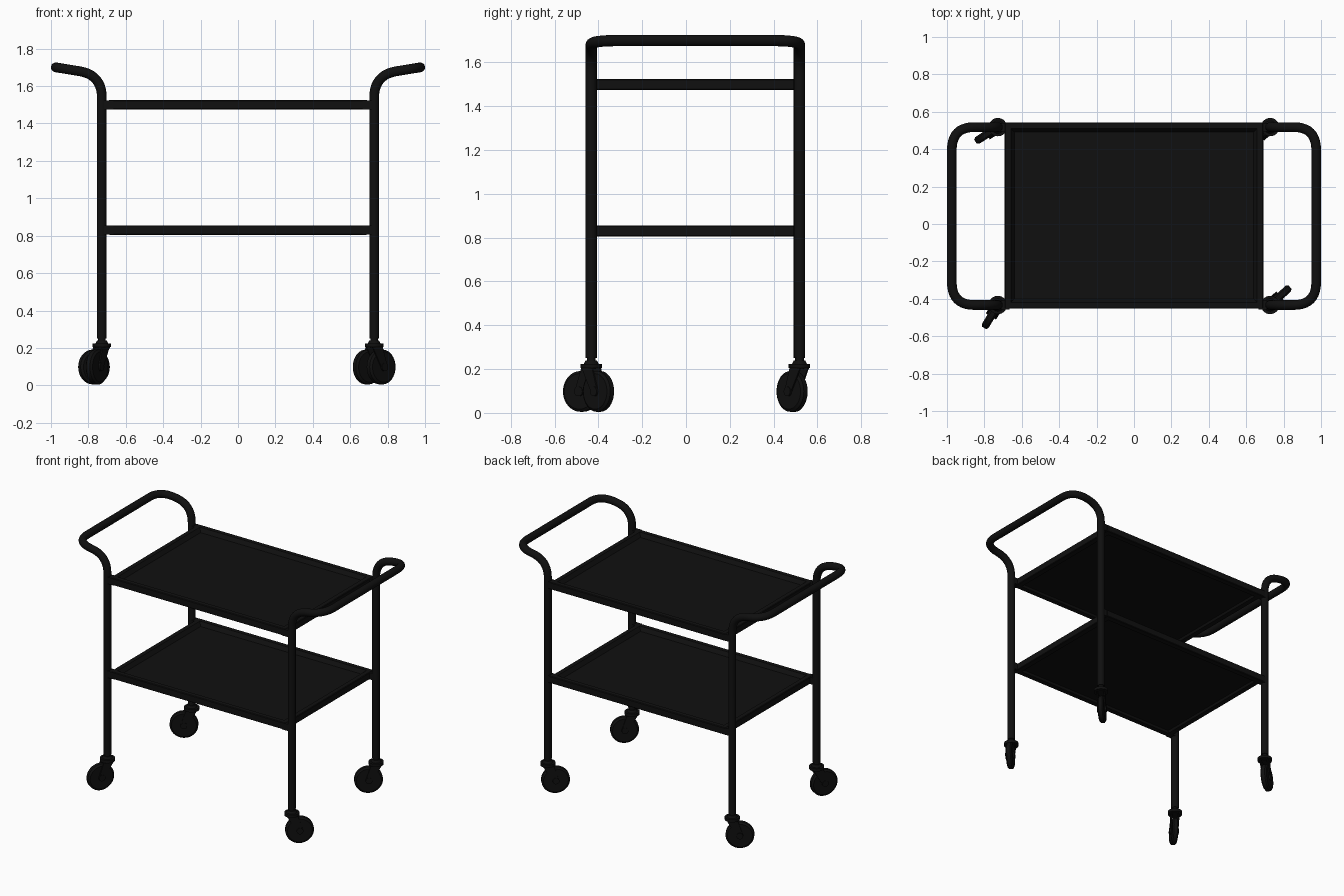
import bpy, bmesh, math
from mathutils import Vector, Matrix

if "Cube" in bpy.data.objects:
    bpy.data.objects.remove(bpy.data.objects["Cube"])

LX, YF, YB, R = 0.728, -0.433, 0.518, 0.026   # leg positions and tube radius

black = bpy.data.materials.new("black_metal")
black.diffuse_color = (0.005, 0.005, 0.005, 1)
black.use_nodes = True
black.node_tree.nodes["Principled BSDF"].inputs["Base Color"].default_value = black.diffuse_color


def finish(name, bm, smooth=True):
    bmesh.ops.recalc_face_normals(bm, faces=bm.faces)
    me = bpy.data.meshes.new(name)
    bm.to_mesh(me)
    bm.free()
    ob = bpy.data.objects.new(name, me)
    bpy.context.collection.objects.link(ob)
    me.materials.append(black)
    if smooth:
        bpy.ops.object.select_all(action='DESELECT')
        ob.select_set(True)
        bpy.context.view_layer.objects.active = ob
        bpy.ops.object.shade_smooth_by_angle(angle=math.radians(35))
    return ob


def rounded_path(pts, trim, n=10):
    pts = [Vector(p) for p in pts]
    out = [pts[0]]
    for a, b, c in zip(pts, pts[1:], pts[2:]):
        p, q = b + (a - b).normalized() * trim, b + (c - b).normalized() * trim
        for i in range(n + 1):
            t = i / n
            out.append(p * (1 - t) ** 2 + b * 2 * t * (1 - t) + q * t * t)
    return out + [pts[-1]]


def tube(name, pts, radius):
    cu = bpy.data.curves.new(name, 'CURVE')
    cu.dimensions, cu.bevel_depth, cu.bevel_resolution = '3D', radius, 6
    cu.use_fill_caps = True
    sp = cu.splines.new('POLY')
    sp.points.add(len(pts) - 1)
    for s, p in zip(sp.points, pts):
        s.co = (*p, 1)
    sp.use_smooth = True
    cu.materials.append(black)
    ob = bpy.data.objects.new(name, cu)
    bpy.context.collection.objects.link(ob)
    bpy.ops.object.select_all(action='DESELECT')
    ob.select_set(True)
    bpy.context.view_layer.objects.active = ob
    bpy.ops.object.convert(target='MESH')


def cyl(bm, r, depth, mat, r2=None, seg=32):
    bmesh.ops.create_cone(bm, cap_ends=True, segments=seg, radius1=r,
                          radius2=r if r2 is None else r2, depth=depth, matrix=mat)


def box(bm, size, mat):
    bmesh.ops.create_cube(bm, size=1, matrix=mat @ Matrix.Diagonal((*size, 1)))


def tray(name, z):
    bm = bmesh.new()
    # rim section from the underside panel, round the outside, to the top panel
    section = [(0.048, -0.010), (0.040, -0.025), (0.004, -0.025), (0, -0.021),
               (0, 0.021), (0.004, 0.025), (0.034, 0.025), (0.052, -0.002)]
    rings = []
    for d, h in section:
        x, y0, y1 = 0.692 - d, -0.453 + d, 0.544 - d
        rings.append([bm.verts.new((px, py, z + h))
                      for px, py in ((-x, y0), (x, y0), (x, y1), (-x, y1))])
    for a, b in zip(rings, rings[1:]):
        for i in range(4):
            j = (i + 1) % 4
            bm.faces.new((a[i], a[j], b[j], b[i]))
    bm.faces.new(rings[0])
    bm.faces.new(rings[-1])
    # short lugs joining the tray corners to the legs
    for sx in (-1, 1):
        for y in (YF, YB):
            box(bm, (0.06, 0.046, 0.048), Matrix.Translation((sx * 0.695, y, z)))
    finish(name, bm, smooth=False)


def caster(name, x, y, angle):
    T = Matrix.Translation
    base = T((x, y, 0)) @ Matrix.Rotation(math.radians(angle), 4, 'Z')
    side = Matrix.Rotation(math.pi / 2, 4, 'X')
    off, wz, wr = 0.05, 0.098, 0.093
    # stem and swivel plate
    bm = bmesh.new()
    cyl(bm, 0.020, 0.09, base @ T((0, 0, 0.245)))
    cyl(bm, 0.034, 0.016, base @ T((0, 0, 0.232)), r2=0.026)
    cyl(bm, 0.049, 0.020, base @ T((0, 0, 0.214)))
    finish(name + "_swivel", bm)
    # wheel with chamfered tread and hub
    bm = bmesh.new()
    c = base @ T((off, 0, wz))
    cyl(bm, wr, 0.024, c @ side, seg=40)
    for s in (-1, 1):
        flip = Matrix.Rotation(0 if s < 0 else math.pi, 4, 'X')
        cyl(bm, wr, 0.009, c @ T((0, s * 0.0165, 0)) @ side @ flip, r2=wr - 0.012, seg=40)
        cyl(bm, 0.022, 0.010, c @ T((0, s * 0.027, 0)) @ side)
    finish(name + "_wheel", bm)
    # fork: tapered side plates from the swivel to the axle
    bm = bmesh.new()
    outline = [(-0.036, 0.207), (0.036, 0.207), (off + 0.022, wz),
               (off + 0.010, wz - 0.020), (off - 0.012, wz - 0.018)]
    for s in (-1, 1):
        f = bm.faces.new([bm.verts.new(base @ Vector((px, s * 0.021, pz))) for px, pz in outline])
        ext = bmesh.ops.extrude_face_region(bm, geom=[f])["geom"]
        move = base.to_3x3() @ Vector((0, s * 0.007, 0))
        bmesh.ops.translate(bm, vec=move, verts=[v for v in ext if isinstance(v, bmesh.types.BMVert)])
    finish(name + "_fork", bm, smooth=False)


# legs and push handles: one bent tube per end
for side, s in (("left", -1), ("right", 1)):
    path = [(s * LX, YF, 0.25), (s * LX, YF, 1.66), (s * 0.974, YF, 1.70),
            (s * 0.974, YB, 1.70), (s * LX, YB, 1.66), (s * LX, YB, 0.25)]
    tube(side + "_leg_and_handle", rounded_path(path, 0.122), R)

# two trays
tray("upper_tray", 1.50)
tray("lower_tray", 0.83)

# swivelled casters
caster("front_left_caster", -LX, YF, 239)
caster("back_left_caster", -LX, YB, 213)
caster("front_right_caster", LX, YF, 42)
caster("back_right_caster", LX, YB, 222)
